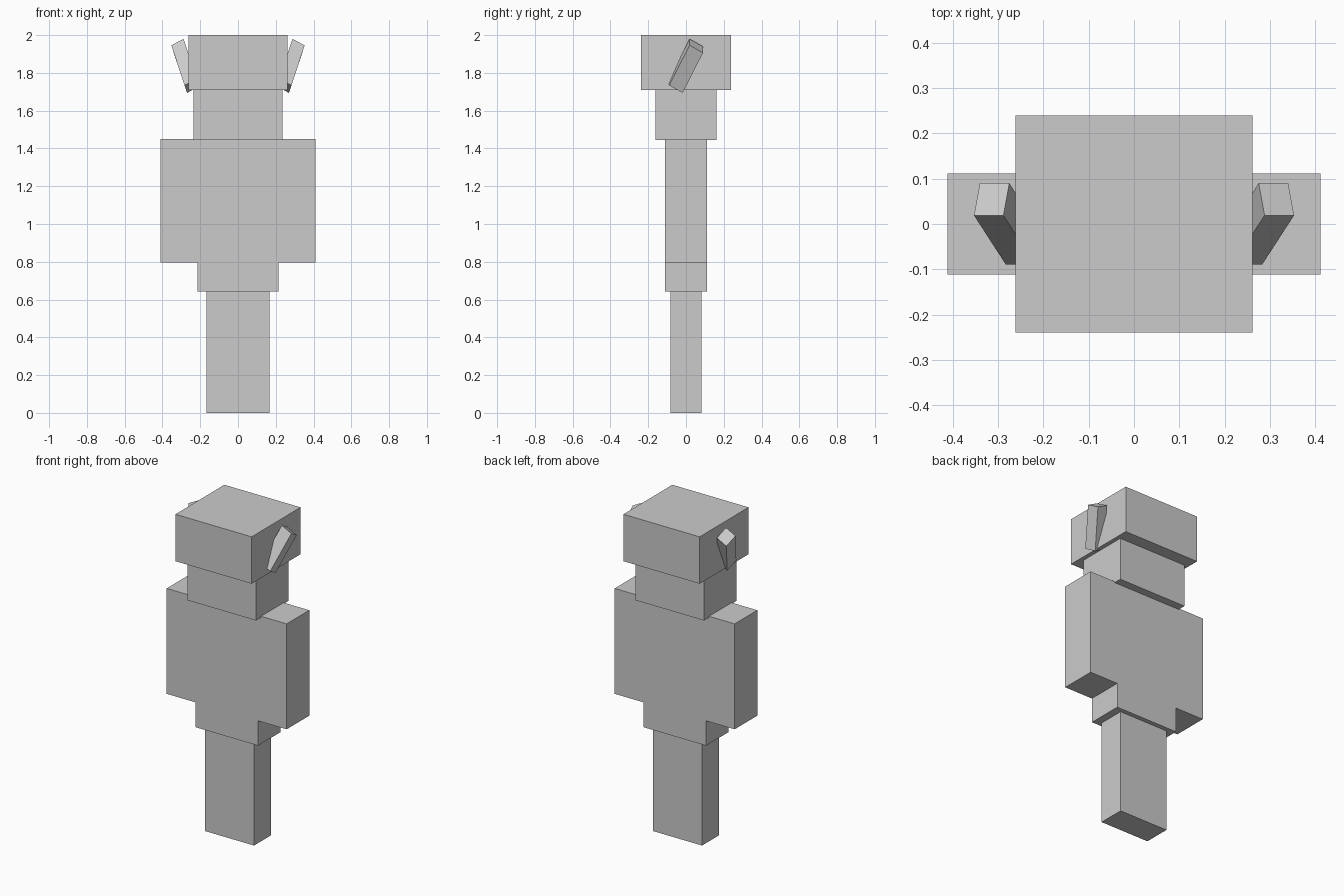
import bpy
import bmesh
from mathutils import Vector

if "Cube" in bpy.data.objects:
    bpy.data.objects.remove(bpy.data.objects["Cube"])

grey = bpy.data.materials.new("plain_grey")
grey.diffuse_color = (0.6, 0.6, 0.6, 1)
grey.use_nodes = True
grey.node_tree.nodes["Principled BSDF"].inputs["Base Color"].default_value = grey.diffuse_color


def finish(name, bm):
    bmesh.ops.recalc_face_normals(bm, faces=bm.faces)
    mesh = bpy.data.meshes.new(name)
    bm.to_mesh(mesh)
    bm.free()
    mesh.materials.append(grey)
    obj = bpy.data.objects.new(name, mesh)
    bpy.context.collection.objects.link(obj)
    return obj


def slanted_box(name, corner, a, b, c):
    """Box spanned by three edge vectors from one corner."""
    bm = bmesh.new()
    corner, a, b, c = map(Vector, (corner, a, b, c))
    base = bm.faces.new([bm.verts.new(p) for p in
                         (corner, corner + a, corner + a + b, corner + b)])
    ext = bmesh.ops.extrude_face_region(bm, geom=[base], use_keep_orig=True)
    moved = [g for g in ext["geom"] if isinstance(g, bmesh.types.BMVert)]
    bmesh.ops.translate(bm, verts=moved, vec=c)
    return finish(name, bm)


def block(name, half_x, half_y, low, high):
    """Upright box centred on the z axis."""
    return slanted_box(name, (-half_x, -half_y, low), (2 * half_x, 0, 0),
                       (0, 2 * half_y, 0), (0, 0, high - low))


# Stacked body blocks
block("legs", 0.168, 0.083, 0, 0.643)
block("neck", 0.2355, 0.161, 1.444, 1.709)
block("head", 0.2615, 0.2395, 1.709, 2.0)

# Torso and hips: one stepped profile extruded front to back
half = [(0.2155, 0.643), (0.2155, 0.797), (0.4115, 0.797), (0.4115, 1.451)]
profile = half + [(-x, z) for x, z in reversed(half)]
bm = bmesh.new()
front = bm.faces.new([bm.verts.new((x, -0.111, z)) for x, z in profile])
ext = bmesh.ops.extrude_face_region(bm, geom=[front], use_keep_orig=True)
moved = [g for g in ext["geom"] if isinstance(g, bmesh.types.BMVert)]
bmesh.ops.translate(bm, verts=moved, vec=(0, 0.222, 0))
finish("torso_and_hips", bm)

# Ears: slanted bars leaning outward and back from the head
for side, s in (("right", 1), ("left", -1)):
    slanted_box(side + "_ear", (0.288 * s, 0.019, 1.98),
                (0.065 * s, 0, -0.034), (-0.013 * s, 0.071, -0.04),
                (-0.07 * s, -0.108, -0.212))
